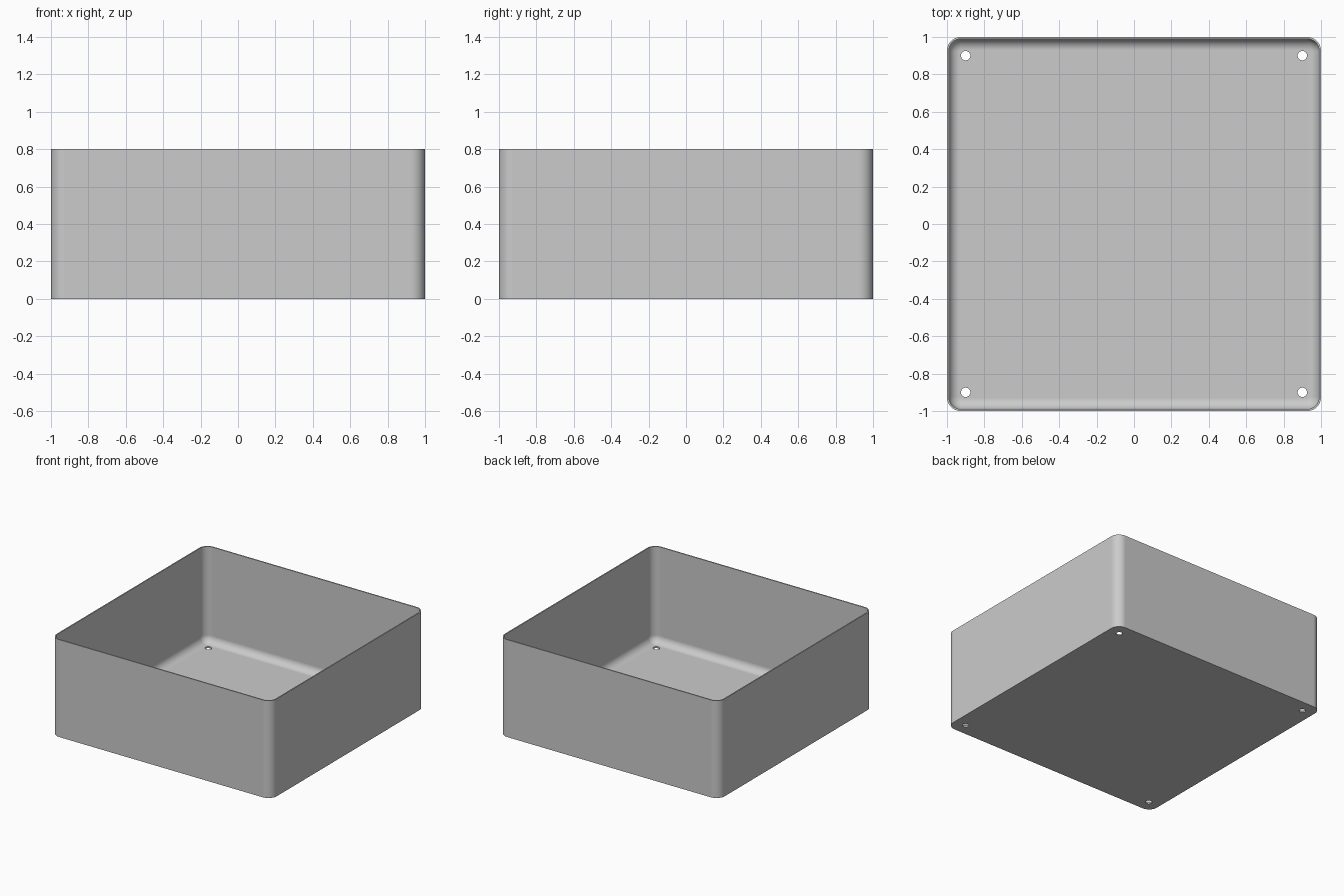
import bpy, bmesh, math

HEIGHT, WALL, FLOOR = 0.8, 0.01, 0.012
CORNER, FILLET = 0.075, 0.06
STEPS = 10

if "Cube" in bpy.data.objects:
    bpy.data.objects.remove(bpy.data.objects["Cube"])

grey = bpy.data.materials.new("plain grey")
grey.use_nodes = True
colour = (0.6, 0.6, 0.6, 1)
grey.diffuse_color = colour
grey.node_tree.nodes["Principled BSDF"].inputs["Base Color"].default_value = colour


def ring(bm, inset, z):
    """Rounded square loop, moved inwards from the outer wall."""
    radius, centre = CORNER - inset, 1 - CORNER
    verts = []
    for corner, (sx, sy) in enumerate([(1, 1), (-1, 1), (-1, -1), (1, -1)]):
        for i in range(STEPS + 1):
            a = (corner + i / STEPS) * math.pi / 2
            verts.append(bm.verts.new((sx * centre + radius * math.cos(a),
                                       sy * centre + radius * math.sin(a), z)))
    return verts


# Thin-walled tray: outer wall, rim, inner wall, rounded inner foot
profile = [(0, 0), (0, HEIGHT), (WALL, HEIGHT)]
for i in range(STEPS + 1):
    a = i / STEPS * math.pi / 2
    profile.append((WALL + FILLET * (1 - math.cos(a)),
                    FLOOR + FILLET * (1 - math.sin(a))))

bm = bmesh.new()
rings = [ring(bm, inset, z) for inset, z in profile]
for low, high in zip(rings, rings[1:]):
    for i in range(len(low)):
        j = (i + 1) % len(low)
        bm.faces.new((low[i], low[j], high[j], high[i]))
bm.faces.new(rings[0][::-1])
bm.faces.new(rings[-1])
bmesh.ops.recalc_face_normals(bm, faces=bm.faces)
mesh = bpy.data.meshes.new("tray")
bm.to_mesh(mesh)
bm.free()
mesh.materials.append(grey)
tray = bpy.data.objects.new("tray", mesh)
bpy.context.collection.objects.link(tray)

# Screw holes through the floor corners
bm = bmesh.new()
for x in (-0.9, 0.9):
    for y in (-0.9, 0.9):
        made = bmesh.ops.create_cone(bm, cap_ends=True, segments=32,
                                     radius1=0.025, radius2=0.025, depth=0.1)
        bmesh.ops.translate(bm, verts=made["verts"], vec=(x, y, 0))
cut_mesh = bpy.data.meshes.new("hole_cutter")
bm.to_mesh(cut_mesh)
bm.free()
cut_mesh.materials.append(grey)
cutter = bpy.data.objects.new("hole_cutter", cut_mesh)
bpy.context.collection.objects.link(cutter)
cutter.hide_render = True

holes = tray.modifiers.new("screw_holes", "BOOLEAN")
holes.operation = "DIFFERENCE"
holes.solver = "EXACT"
holes.object = cutter
bpy.ops.object.select_all(action="DESELECT")
tray.select_set(True)
bpy.context.view_layer.objects.active = tray
bpy.ops.object.modifier_apply(modifier=holes.name)
bpy.data.objects.remove(cutter)

# Smooth corners, with the flat panels kept flat
bpy.ops.object.shade_smooth_by_angle(angle=math.radians(30))
flat = tray.modifiers.new("flat_panels", "WEIGHTED_NORMAL")
flat.keep_sharp = True
